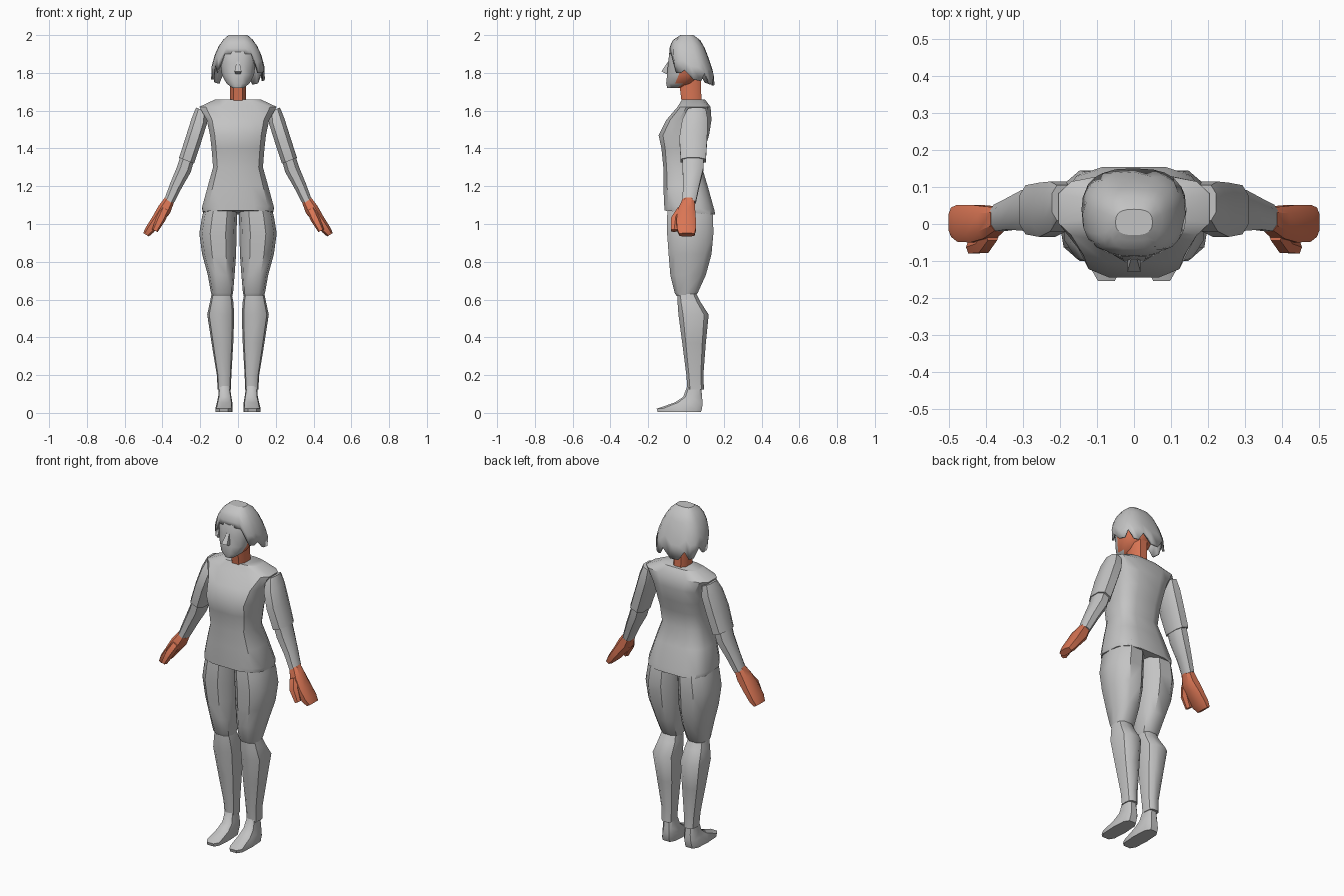
import bpy, bmesh, math


def material(name, rgb):
    m = bpy.data.materials.new(name)
    m.diffuse_color = (*rgb, 1)
    return m


GREY = material("pale grey", (0.55, 0.55, 0.55))
SKIN = material("warm skin", (0.70, 0.18, 0.09))


def ring(x0, x1, y0, y1, z, n=10, power=0.7, tilt=0.0, tilt_y=0.0):
    """Rounded-box cross-section filling the given bounds, optionally tilted."""
    def pw(v):
        return math.copysign(abs(v) ** power, v)
    angles = [2 * math.pi * (i + 0.5) / n for i in range(n)]
    pts = [(pw(math.sin(a)), pw(math.cos(a))) for a in angles]
    mx, my = max(p[0] for p in pts), max(p[1] for p in pts)
    cx, cy, hx, hy = (x0 + x1) / 2, (y0 + y1) / 2, (x1 - x0) / 2, (y1 - y0) / 2
    return [(cx + hx * u / mx, cy + hy * v / my,
             z + tilt * hx * u / mx + tilt_y * hy * v / my) for u, v in pts]


def loft(name, rings, mats, side=1, caps=True, angle=40, rule=None):
    """Skin a stack of rings; side=-1 mirrors the part in x."""
    bm = bmesh.new()
    rows = [[bm.verts.new((p[0] * side, p[1], p[2])) for p in r] for r in rings]
    n = len(rows[0])
    for a, b in zip(rows, rows[1:]):
        for i in range(n):
            bm.faces.new((a[i], a[(i + 1) % n], b[(i + 1) % n], b[i]))
    if caps:
        bm.faces.new(rows[0])
    bm.faces.new(rows[-1])
    bmesh.ops.recalc_face_normals(bm, faces=bm.faces)
    if rule:
        for f in bm.faces:
            f.material_index = rule(f)
    me = bpy.data.meshes.new(name)
    bm.to_mesh(me)
    bm.free()
    for m in mats:
        me.materials.append(m)
    ob = bpy.data.objects.new(name, me)
    bpy.context.collection.objects.link(ob)
    bpy.ops.object.select_all(action='DESELECT')
    ob.select_set(True)
    bpy.context.view_layer.objects.active = ob
    bpy.ops.object.shade_smooth_by_angle(angle=math.radians(angle))
    return ob


# Tunic: half width, front y, back y, z
loft("tunic", [ring(-w, w, f, b, z, 12, 0.6, tilt_y=t) for w, f, b, z, t in [
    (0.185, -0.115, 0.155, 1.06, -0.08), (0.19, -0.115, 0.15, 1.085, -0.08),
    (0.16, -0.12, 0.115, 1.20, 0), (0.132, -0.12, 0.085, 1.30, 0),
    (0.14, -0.13, 0.10, 1.40, 0), (0.148, -0.145, 0.122, 1.47, 0),
    (0.165, -0.105, 0.135, 1.55, 0), (0.205, -0.045, 0.13, 1.62, 0),
    (0.12, -0.02, 0.10, 1.66, 0)]], [GREY])

# Neck
loft("neck", [ring(-0.042, 0.042, f, b, z, 8) for f, b, z in [
    (-0.02, 0.085, 1.62), (-0.03, 0.08, 1.70), (-0.045, 0.08, 1.80)]], [SKIN])

# Head: grey face in front, skin on the jaw sides and nape
loft("head", [ring(-w, w, f, b, z, 12, 0.85) for w, f, b, z in [
    (0.03, -0.10, -0.02, 1.72), (0.062, -0.105, 0.035, 1.745),
    (0.085, -0.10, 0.085, 1.79), (0.094, -0.095, 0.095, 1.85),
    (0.095, -0.088, 0.09, 1.91), (0.07, -0.06, 0.06, 1.965)]],
    [GREY, SKIN],
    rule=lambda f: int(f.calc_center_median().y > -0.035 and f.calc_center_median().z < 1.86))
loft("nose", [ring(-w, w, f, -0.08, z, 4, 1) for w, f, z in [
    (0.014, -0.105, 1.795), (0.018, -0.13, 1.808), (0.008, -0.095, 1.86)]], [GREY])

# Hair: shell with a jagged hem, raised over the face
HAIR = [(1.70, 0.13, -0.06, 0.15), (1.78, 0.145, -0.075, 0.152),
        (1.85, 0.138, -0.085, 0.13), (1.92, 0.115, -0.09, 0.105),
        (1.97, 0.085, -0.075, 0.08), (2.0, 0.05, -0.03, 0.04)]


def hair_ring(f):
    pts, n = [], 24
    for i in range(n):
        a = 2 * math.pi * i / n
        back = math.cos(a)
        jag = 0.05 * (i % 3 == 1)
        if back < -0.75:
            hem = 1.90
        elif back < -0.4:
            hem = 1.80 + jag
        else:
            hem = 1.765 - 0.03 * max(back, 0) + jag
        z = hem + (2 - hem) * f
        for lo, hi in zip(HAIR, HAIR[1:]):
            if z <= hi[0] + 1e-6:
                t = (z - lo[0]) / (hi[0] - lo[0])
                w, y0, y1 = (lo[k] + (hi[k] - lo[k]) * t for k in (1, 2, 3))
                break
        u = math.copysign(abs(math.sin(a)) ** 0.75, math.sin(a))
        v = math.copysign(abs(back) ** 0.75, back)
        pts.append((w * u, (y0 + y1) / 2 + (y1 - y0) / 2 * v, z))
    return pts


hair = loft("hair", [hair_ring(f) for f in (0, 0.3, 0.55, 0.75, 0.9, 1)], [GREY],
            caps=False, angle=30)
shell = hair.modifiers.new("thickness", 'SOLIDIFY')
shell.thickness = 0.012

for s, tag in ((1, "left"), (-1, "right")):
    # Legs: inner x, outer x, front y, back y, z
    loft(tag + "_thigh", [ring(*r, 10, 0.75) for r in [
        (0.005, 0.175, -0.095, 0.13, 1.10), (0.005, 0.19, -0.10, 0.143, 1.04),
        (0.008, 0.205, -0.10, 0.145, 0.95), (0.01, 0.19, -0.092, 0.135, 0.84),
        (0.018, 0.16, -0.083, 0.105, 0.73), (0.026, 0.143, -0.06, 0.062, 0.635),
        (0.03, 0.138, -0.05, 0.05, 0.62)]], [GREY], s)
    loft(tag + "_shin", [ring(*r, 10, 0.75) for r in [
        (0.035, 0.138, -0.045, 0.05, 0.64), (0.025, 0.148, -0.045, 0.075, 0.59),
        (0.02, 0.163, -0.04, 0.12, 0.52), (0.025, 0.14, -0.02, 0.105, 0.37),
        (0.035, 0.112, 0.002, 0.092, 0.20), (0.038, 0.108, 0.008, 0.095, 0.125)]],
        [GREY], s)
    loft(tag + "_foot", [ring(*r, 10, 0.6) for r in [
        (0.03, 0.12, -0.15, 0.078, 0.004), (0.03, 0.12, -0.155, 0.085, 0.022),
        (0.03, 0.112, -0.06, 0.088, 0.055), (0.035, 0.105, -0.015, 0.085, 0.085),
        (0.045, 0.10, 0.01, 0.08, 0.15)]], [GREY], s)

    # Arms: same columns, sections tilted square to the sloping arm
    loft(tag + "_sleeve", [ring(*r, 8, 0.7, tilt=0.4) for r in [
        (0.165, 0.222, 0.01, 0.105, 1.605), (0.165, 0.245, -0.02, 0.115, 1.545),
        (0.195, 0.275, -0.035, 0.112, 1.45), (0.233, 0.312, -0.028, 0.105, 1.335)]],
        [GREY], s)
    loft(tag + "_forearm", [ring(*r, 8, 0.75, tilt=0.42) for r in [
        (0.23, 0.30, -0.02, 0.095, 1.36), (0.25, 0.322, -0.018, 0.092, 1.29),
        (0.30, 0.36, -0.015, 0.07, 1.20), (0.343, 0.392, -0.02, 0.052, 1.115)]],
        [GREY], s)
    loft(tag + "_hand", [ring(*r, 8, 0.65, tilt=0.6) for r in [
        (0.34, 0.388, -0.018, 0.045, 1.125), (0.36, 0.422, -0.04, 0.048, 1.075),
        (0.405, 0.455, -0.05, 0.052, 1.02), (0.445, 0.488, -0.048, 0.052, 0.97),
        (0.472, 0.502, -0.035, 0.045, 0.943)]], [SKIN], s)
    loft(tag + "_thumb", [ring(*r, 6, 0.8, tilt=0.5) for r in [
        (0.362, 0.405, -0.045, 0.0, 1.08), (0.385, 0.43, -0.078, -0.03, 1.03),
        (0.425, 0.455, -0.08, -0.045, 0.965)]], [SKIN], s)
